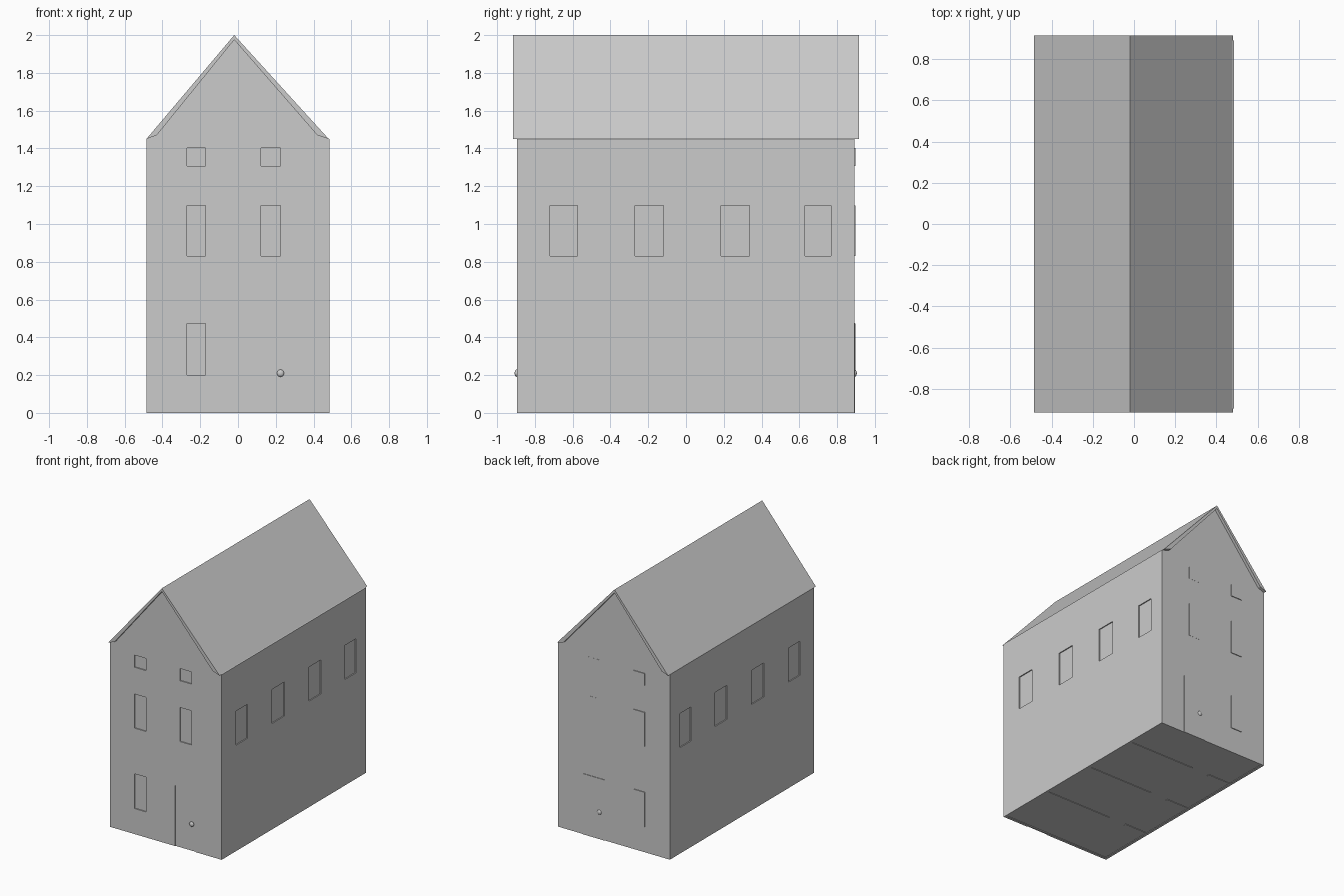
import bpy, bmesh
from mathutils import Matrix, Vector

if "Cube" in bpy.data.objects:
    bpy.data.objects.remove(bpy.data.objects["Cube"])

W, YF, YB, T = 0.485, -0.895, 0.892, 0.022   # half width, front, back, wall thickness


def finish(name, bm):
    bmesh.ops.recalc_face_normals(bm, faces=bm.faces)
    me = bpy.data.meshes.new(name)
    bm.to_mesh(me)
    bm.free()
    ob = bpy.data.objects.new(name, me)
    bpy.context.collection.objects.link(ob)
    return ob


def add_box(bm, x, y, z):
    size = Vector((x[1] - x[0], y[1] - y[0], z[1] - z[0]))
    mid = Vector((sum(x) / 2, sum(y) / 2, sum(z) / 2))
    bmesh.ops.create_cube(bm, size=1, matrix=Matrix.Translation(mid) @ Matrix.Diagonal((*size, 1)))


def boxes(name, specs):
    bm = bmesh.new()
    for s in specs:
        add_box(bm, *s)
    return finish(name, bm)


def prism(name, profile, y0, y1):
    bm = bmesh.new()
    f = bm.faces.new([bm.verts.new((x, y0, z)) for x, z in profile])
    r = bmesh.ops.extrude_face_region(bm, geom=[f])
    vs = [v for v in r["geom"] if isinstance(v, bmesh.types.BMVert)]
    bmesh.ops.translate(bm, verts=vs, vec=(0, y1 - y0, 0))
    return finish(name, bm)


def cut(target, cutter):
    m = target.modifiers.new("cut", "BOOLEAN")
    m.operation, m.solver, m.object = "DIFFERENCE", "EXACT", cutter
    bpy.context.view_layer.objects.active = target
    bpy.ops.object.modifier_apply(modifier=m.name)
    bpy.data.objects.remove(cutter)


# Gabled wall shell, open at the bottom
walls = prism("house_walls", [(-W, 0), (W, 0), (W, 1.45), (0.42, 1.47), (-0.02, 1.975),
                              (-0.43, 1.47), (-W, 1.45)], YF, YB)
cut(walls, prism("room_cutter", [(-W + T, -0.1), (W - T, -0.1), (W - T, 1.43),
                                 (-0.02, 1.88), (-W + T, 1.43)], YF + T, YB - T))

# Openings as (span, height) per face
low, mid, top = (0.2, 0.472), (0.83, 1.097), (1.307, 1.402)
left, right = (-0.27, -0.172), (0.122, 0.225)
gable = [(left, low), (left, mid), (left, top), (right, mid), (right, top)]
side = [(y, mid) for y in ((-0.72, -0.575), (-0.27, -0.12), (0.185, 0.335), (0.63, 0.768))]
front_door, back_door, door_z = (0.08, 0.26), (0.08, 0.272), (0, 0.475)

holes = [(x, (YF - 0.1, YF + 0.06), z) for x, z in gable]
holes += [(front_door, (YF - 0.1, YF + 0.06), (-0.1, door_z[1]))]
for s in (-1, 1):
    xs = tuple(sorted((s * (W - 0.06), s * (W + 0.1))))
    holes += [(xs, y, z) for y, z in side]
cut(walls, boxes("opening_cutter", holes))

# Panes: set back on front and sides, slightly proud on the back
boxes("front_windows", [(x, (YF + 0.008, YF + 0.018), z) for x, z in gable])
boxes("back_windows", [(x, (YB - 0.01, YB + (0.006 if x == left else 0.001)), z) for x, z in gable])
for s, name in ((-1, "left_windows"), (1, "right_windows")):
    xs = tuple(sorted((s * (W - 0.018), s * (W - 0.008))))
    boxes(name, [(xs, y, z) for y, z in side])

# Doors and knobs
boxes("front_door", [(front_door, (YF + 0.005, YF + 0.018), door_z)])
boxes("back_door", [(back_door, (YB - 0.01, YB + 0.004), door_z)])
for name, loc in (("front_knob", (0.225, YF - 0.001, 0.21)), ("back_knob", (0.125, YB + 0.001, 0.21))):
    bm = bmesh.new()
    bmesh.ops.create_uvsphere(bm, u_segments=24, v_segments=12, radius=0.019,
                              matrix=Matrix.Translation(loc) @ Matrix.Diagonal((1, 0.6, 1, 1)))
    knob = finish(name, bm)
    knob.data.shade_smooth()

# Floor and partitions with doorways
inner = W - T
boxes("floor", [((-inner, inner), (YF + T, YB - T), (0.004, 0.014))])
parts = []
for y in (-0.42, 0.05, 0.52):
    ys = (y - 0.011, y + 0.011)
    parts += [((-inner, -0.265), ys, (0, 1.42)), ((-0.11, inner), ys, (0, 1.42)),
              ((-0.265, -0.11), ys, (0.475, 1.42))]
boxes("partitions", parts)

# Roof with a slightly off-centre ridge
prism("roof", [(-W, 1.45), (-0.43, 1.47), (-0.02, 1.975), (0.42, 1.47), (0.48, 1.45),
               (-0.02, 2.0)], -0.915, 0.915)
